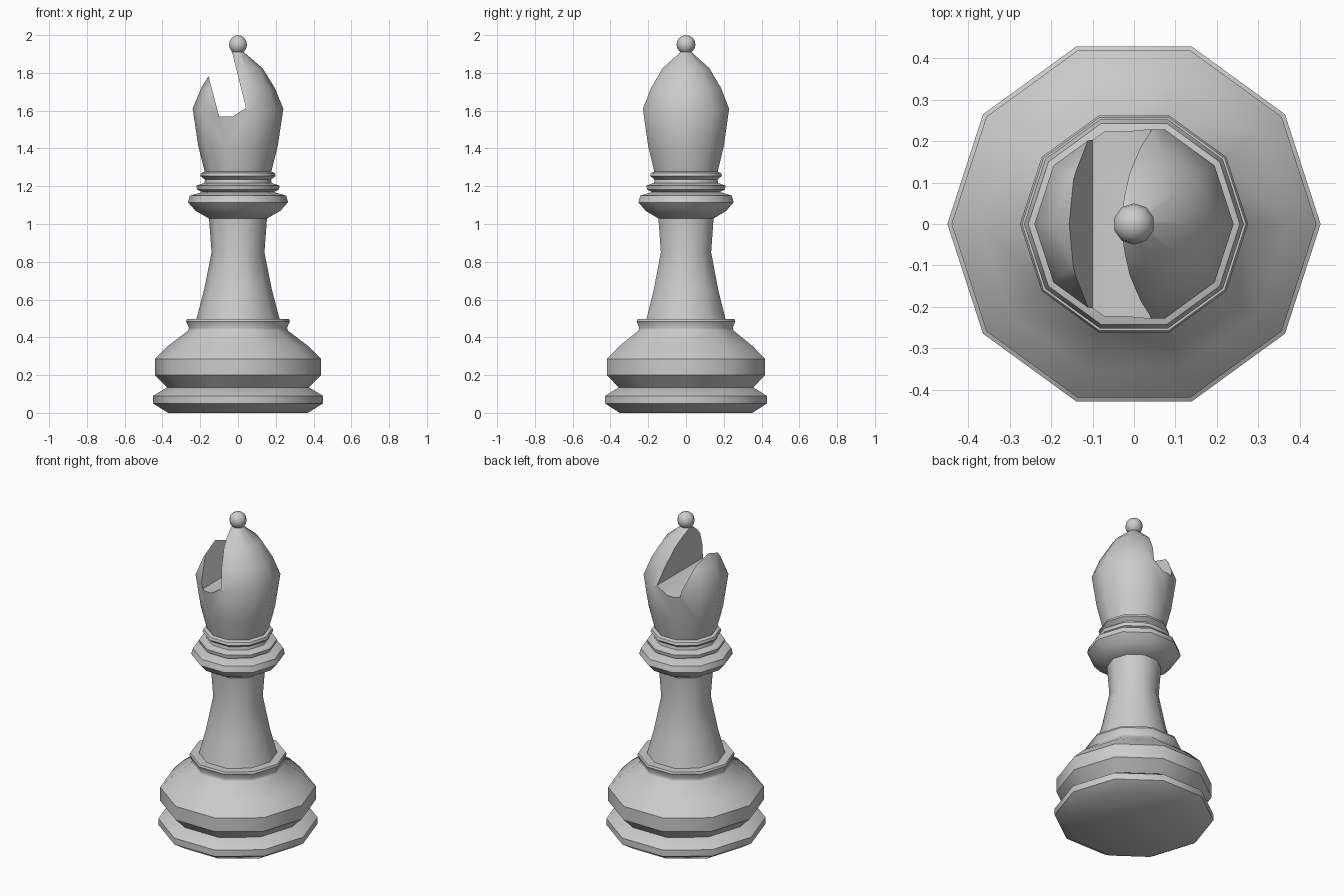
import bpy
import math

if "Cube" in bpy.data.objects:
    bpy.data.objects.remove(bpy.data.objects["Cube"])

SIDES = 10
GREY = (0.6, 0.6, 0.6, 1)
mat = bpy.data.materials.new("plain grey")
mat.use_nodes = True
mat.diffuse_color = GREY
mat.node_tree.nodes["Principled BSDF"].inputs["Base Color"].default_value = GREY


def add_object(name, verts, faces):
    mesh = bpy.data.meshes.new(name)
    mesh.from_pydata(verts, [], faces)
    mesh.materials.append(mat)
    obj = bpy.data.objects.new(name, mesh)
    bpy.context.collection.objects.link(obj)
    return obj


def smooth(obj, angle=42):
    bpy.ops.object.select_all(action="DESELECT")
    obj.select_set(True)
    bpy.context.view_layer.objects.active = obj
    bpy.ops.object.shade_smooth_by_angle(angle=math.radians(angle))


def turned(name, profile):
    """Capped ten-sided lathe part from (radius, height) points, bottom to top."""
    verts = [(r * math.cos(math.tau * i / SIDES), r * math.sin(math.tau * i / SIDES), z)
             for r, z in profile for i in range(SIDES)]
    faces = [tuple(reversed(range(SIDES))),
             tuple(range(len(verts) - SIDES, len(verts)))]
    for k in range(len(profile) - 1):
        for i in range(SIDES):
            a, b = k * SIDES + i, k * SIDES + (i + 1) % SIDES
            faces.append((a, b, b + SIDES, a + SIDES))
    obj = add_object(name, verts, faces)
    smooth(obj)
    return obj


# Foot, body and stem
turned("foot", [(0.37, 0), (0.45, 0.05), (0.45, 0.09), (0.37, 0.138)])
turned("body", [(0.37, 0.13), (0.44, 0.2), (0.44, 0.285), (0.37, 0.355),
                (0.265, 0.435), (0.26, 0.45), (0.275, 0.485), (0.27, 0.497), (0.21, 0.497)])
turned("stem", [(0.222, 0.49), (0.18, 0.65), (0.14, 0.85), (0.155, 1.05)])

# Collar and two thin rings
turned("collar", [(0.155, 1.03), (0.225, 1.07), (0.265, 1.115), (0.255, 1.15), (0.18, 1.172)])
turned("middle_ring", [(0.18, 1.165), (0.217, 1.182), (0.22, 1.203), (0.18, 1.217)])
turned("upper_ring", [(0.18, 1.21), (0.175, 1.235), (0.2, 1.255), (0.195, 1.27), (0.17, 1.28)])

# Head with a slanted slot cut from front to back
head = turned("head", [(0.172, 1.26), (0.21, 1.41), (0.24, 1.61), (0.195, 1.72),
                       (0.13, 1.825), (0.025, 1.915)])
slot = [(-0.21, 1.985), (-0.1, 1.57), (-0.027, 1.57), (0.042, 1.615), (-0.055, 2.005)]
n = len(slot)
cutter = add_object("slot_cutter",
                    [(x, y, z) for y in (-0.4, 0.4) for x, z in slot],
                    [tuple(range(n)), tuple(reversed(range(n, 2 * n)))]
                    + [(i, i + n, (i + 1) % n + n, (i + 1) % n) for i in range(n)])
cutter.hide_render = True
bpy.context.view_layer.objects.active = head
cut = head.modifiers.new("slot", "BOOLEAN")
cut.operation = "DIFFERENCE"
cut.solver = "EXACT"
cut.object = cutter
bpy.ops.object.modifier_apply(modifier=cut.name)
bpy.data.objects.remove(cutter)
smooth(head)

# Round finial
bpy.ops.mesh.primitive_uv_sphere_add(segments=SIDES, ring_count=8, radius=0.05,
                                     location=(0, 0, 1.95))
finial = bpy.context.object
finial.name = "finial"
finial.data.materials.append(mat)
smooth(finial, 60)
